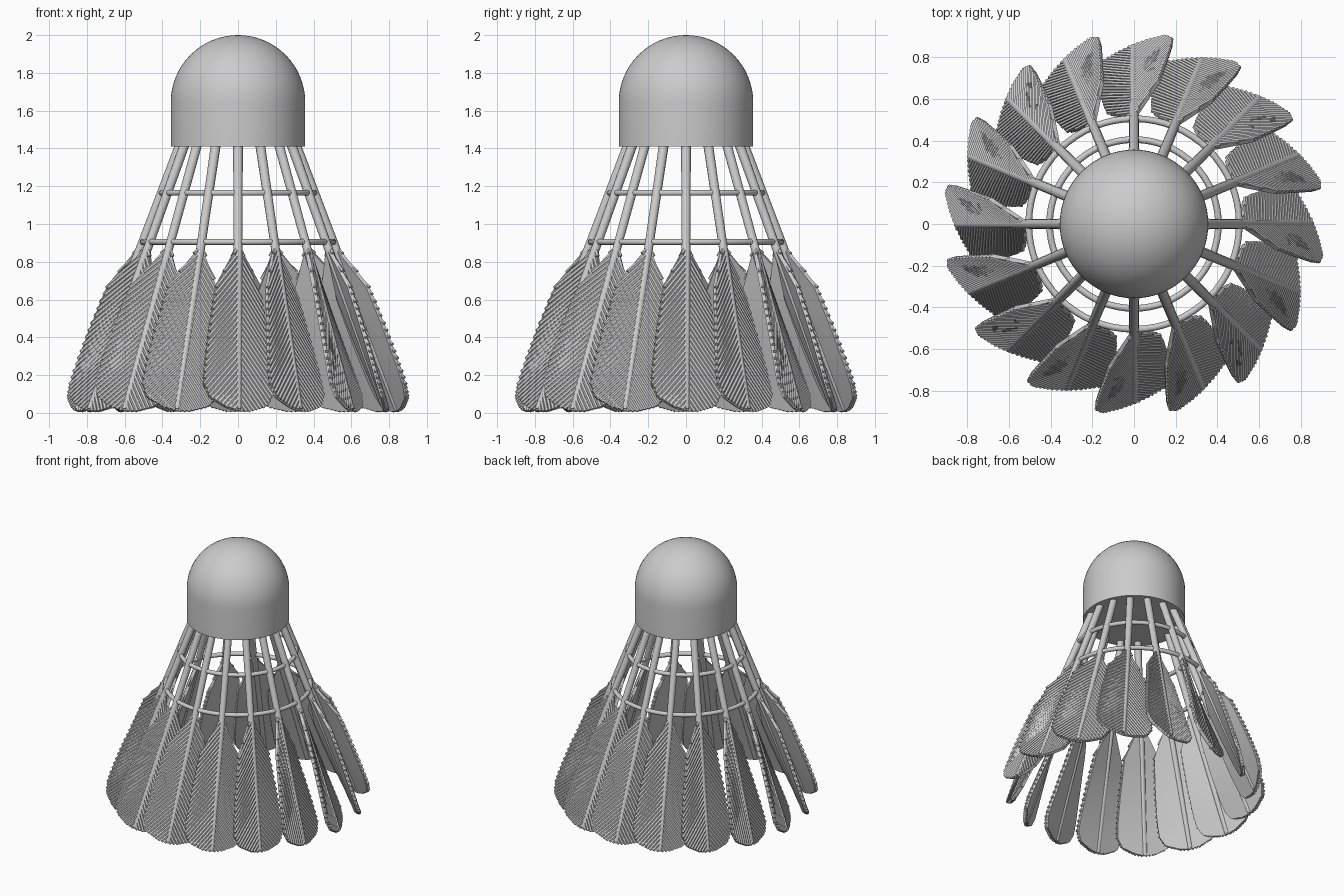
import bpy, bmesh, math
from mathutils import Vector, Matrix

if "Cube" in bpy.data.objects:
    bpy.data.objects.remove(bpy.data.objects["Cube"])

COUNT = 16
SLOPE = 0.385                                  # outward flare of the quills
LEN = math.hypot(1, SLOPE)
T = Vector((0, 1, 0))                          # sideways direction
N = Vector((1 / LEN, 0, SLOPE / LEN))          # outward from the quill
OUTLINE = [(0.01, 0.0), (0.022, 0.07), (0.06, 0.165), (0.12, 0.197), (0.2, 0.198),
           (0.4, 0.178), (0.64, 0.145), (0.82, 0.04), (0.88, 0.003)]


def quill_point(z):
    return Vector((0.31 + SLOPE * (1.41 - z), 0, z))


def half_width(z):
    for (z0, w0), (z1, w1) in zip(OUTLINE, OUTLINE[1:]):
        if z0 <= z <= z1:
            return w0 + (w1 - w0) * (z - z0) / (z1 - z0)
    return -1


def vane_point(w, z, off=0.0):
    # twisted vane: one side swings outward, the other tucks under its neighbour
    t = math.radians(24 + 12 * min(1, max(0, (z - 0.12) / 0.52)))
    p = quill_point(z) + w * (N * math.sin(t) - T * math.cos(t))
    return p + off * (N * math.cos(t) + T * math.sin(t))


def rod(bm, a, b, ra, rb, sides):
    d = b - a
    m = Matrix.Translation((a + b) / 2) @ d.to_track_quat('Z', 'Y').to_matrix().to_4x4()
    bmesh.ops.create_cone(bm, cap_ends=True, segments=sides, radius1=ra, radius2=rb,
                          depth=d.length, matrix=m)


def finish(bm, name):
    bmesh.ops.recalc_face_normals(bm, faces=bm.faces)
    me = bpy.data.meshes.new(name)
    bm.to_mesh(me)
    bm.free()
    ob = bpy.data.objects.new(name, me)
    bpy.context.collection.objects.link(ob)
    bpy.ops.object.select_all(action='DESELECT')
    ob.select_set(True)
    bpy.context.view_layer.objects.active = ob
    bpy.ops.object.shade_smooth_by_angle(angle=math.radians(40))
    return ob


def lathe(name, profile, steps=64, closed=False):
    bm = bmesh.new()
    vs = [bm.verts.new((r, 0, z)) for r, z in profile]
    pairs = list(zip(vs, vs[1:])) + ([(vs[-1], vs[0])] if closed else [])
    es = [bm.edges.new(p) for p in pairs]
    bmesh.ops.spin(bm, geom=vs + es, cent=(0, 0, 0), axis=(0, 0, 1),
                   angle=2 * math.pi, steps=steps)
    bmesh.ops.remove_doubles(bm, verts=bm.verts, dist=1e-4)
    return finish(bm, name)


# domed cork head
R = 0.356
dome = [(R * math.cos(i * math.pi / 32), 2 - R + R * math.sin(i * math.pi / 32)) for i in range(16)]
lathe("cork_head", [(0, 1.41), (R, 1.41)] + dome + [(0, 2)])

# two binding rings
for name, z in (("upper_ring", 1.165), ("lower_ring", 0.905)):
    r = quill_point(z).x
    lathe(name, [(r + 0.016 * math.cos(a * math.pi / 5), z + 0.016 * math.sin(a * math.pi / 5))
                 for a in range(10)], closed=True)

# feather vane: thin twisted plate
bm = bmesh.new()
levels = [z for z, w in OUTLINE]
levels = sorted(levels + [0.3, 0.5, 0.56, 0.73])
rows = [[bm.verts.new(vane_point(k * half_width(z), z, -0.012)) for k in (-1, -0.5, 0, 0.5, 1)]
        for z in levels]
for a, b in zip(rows, rows[1:]):
    for i in range(4):
        bm.faces.new((a[i], a[i + 1], b[i + 1], b[i]))
ext = bmesh.ops.extrude_face_region(bm, geom=bm.faces[:], use_keep_orig=True)
top = [g for g in ext["geom"] if isinstance(g, bmesh.types.BMVert)]
tilt = math.radians(30)
bmesh.ops.translate(bm, verts=top, vec=0.02 * (N * math.cos(tilt) + T * math.sin(tilt)))
bmesh.ops.remove_doubles(bm, verts=bm.verts, dist=1e-4)

# raised barbs running outward and down from the quill
for i in range(27):
    z = 0.872 - 0.032 * i
    w = 0.0
    while half_width(z - 1.2 * w) >= w:
        w += 0.004
    if w > 0.02:
        for s in (-1, 1):
            rod(bm, vane_point(0, z, 0.006), vane_point(s * w, z - 1.2 * w, 0.006),
                0.012, 0.011, 6)
vane = finish(bm, "feather_vane_1")

# quill
bm = bmesh.new()
rod(bm, quill_point(1.45), quill_point(0.018), 0.026, 0.019, 12)
quill = finish(bm, "quill_1")

# repeat around the skirt
for src, label in ((vane, "feather_vane"), (quill, "quill")):
    for i in range(1, COUNT):
        ob = bpy.data.objects.new(f"{label}_{i + 1}", src.data)
        ob.rotation_euler.z = 2 * math.pi * i / COUNT
        bpy.context.collection.objects.link(ob)
